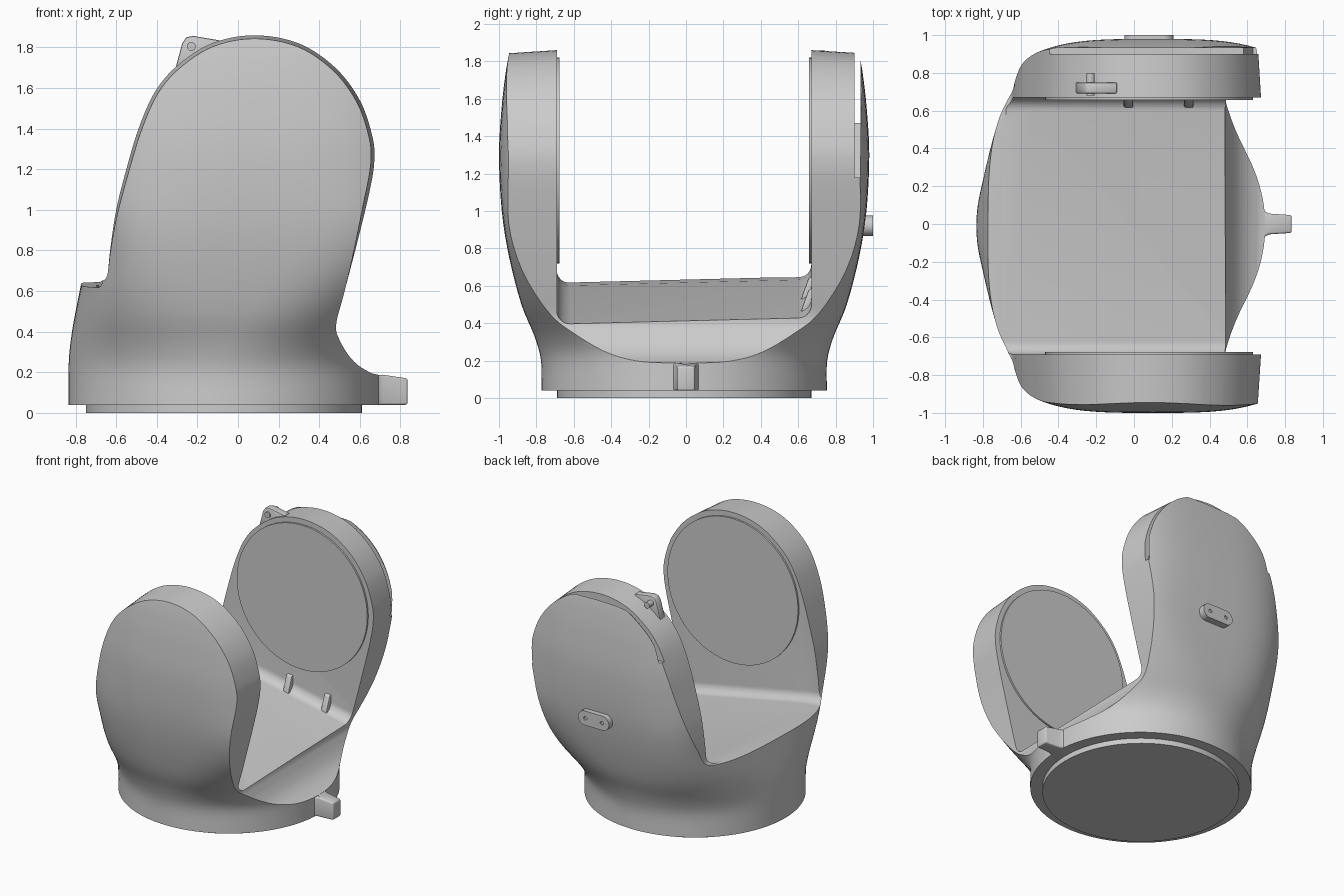
import bpy, bmesh, math
from mathutils import Vector

if "Cube" in bpy.data.objects:
    bpy.data.objects.remove(bpy.data.objects["Cube"], do_unlink=True)

CY = -0.01            # fork centre line in y
HX, HZ = 0.08, 1.27   # centre of the round arm heads

grey = bpy.data.materials.new("satin_grey")
grey.use_nodes = True
grey.diffuse_color = (0.6, 0.6, 0.6, 1)
grey.node_tree.nodes["Principled BSDF"].inputs["Base Color"].default_value = (0.6, 0.6, 0.6, 1)


def spline(pts, n=6):
    """Smooth Catmull-Rom curve through 2D points."""
    p = [Vector(q) for q in pts]
    p = [2 * p[0] - p[1]] + p + [2 * p[-1] - p[-2]]
    out = []
    for a, b, c, d in zip(p, p[1:], p[2:], p[3:]):
        for i in range(n):
            t = i / n
            out.append(0.5 * (2 * b + (c - a) * t + (2 * a - 5 * b + 4 * c - d) * t * t
                              + (3 * b - a - 3 * c + d) * t ** 3))
    return out + [p[-2]]


def loft(name, rings):
    """Closed solid bridged between equal rings of points."""
    bm = bmesh.new()
    vs = [[bm.verts.new(co) for co in r] for r in rings]
    for lo, hi in zip(vs, vs[1:]):
        for i in range(len(lo)):
            j = (i + 1) % len(lo)
            bm.faces.new((lo[i], lo[j], hi[j], hi[i]))
    bm.faces.new(vs[0][::-1])
    bm.faces.new(vs[-1])
    bmesh.ops.recalc_face_normals(bm, faces=bm.faces)
    me = bpy.data.meshes.new(name)
    bm.to_mesh(me)
    bm.free()
    ob = bpy.data.objects.new(name, me)
    bpy.context.collection.objects.link(ob)
    me.materials.append(grey)
    return ob


def prism_y(name, outline, y0, y1):
    return loft(name, [[(x, y, z) for x, z in outline] for y in (y0, y1)])


def circle(cx, cz, r, n=96):
    return [(cx + r * math.cos(2 * math.pi * i / n), cz + r * math.sin(2 * math.pi * i / n))
            for i in range(n)]


def activate(ob):
    bpy.ops.object.select_all(action='DESELECT')
    bpy.context.view_layer.objects.active = ob
    ob.select_set(True)


def boolean(ob, tool, op):
    mod = ob.modifiers.new("cut", 'BOOLEAN')
    mod.object, mod.operation, mod.solver = tool, op, 'EXACT'
    activate(ob)
    bpy.ops.object.modifier_apply(modifier=mod.name)
    bpy.data.objects.remove(tool, do_unlink=True)


def smooth(ob, angle=30):
    activate(ob)
    bpy.ops.object.shade_smooth_by_angle(angle=math.radians(angle))


def bevel(ob, width, segments=3):
    mod = ob.modifiers.new("soft_edges", 'BEVEL')
    mod.width, mod.segments = width, segments
    mod.limit_method = 'ANGLE'
    activate(ob)
    bpy.ops.object.modifier_apply(modifier=mod.name)


def ease(z, lo, hi):
    t = min(max((z - lo) / (hi - lo), 0), 1)
    return t * t * (3 - 2 * t)


# Fork body: round base swelling into a broad rounded block with domed sides
def section(z, b, n=128):
    t, k = ease(z, 0.2, 1.0), ease(z, 0.65, 1.25)
    cx, a = -0.07 + 0.18 * t - 0.01 * k, 0.765 + 0.07 * t + 0.115 * k
    e = 2 / (2 + 2.2 * t - 0.8 * k)
    ring = []
    for i in range(n):
        c, s = math.cos(2 * math.pi * i / n), math.sin(2 * math.pi * i / n)
        ring.append((cx + a * math.copysign(abs(c) ** e, c),
                     CY + b * math.copysign(abs(s) ** e, s), z))
    return ring


side = [(0.04, 0.763), (0.2, 0.765), (0.33, 0.8), (0.5, 0.87), (0.75, 0.935), (1.0, 0.975),
        (1.3, 0.99), (1.55, 0.976), (1.72, 0.957), (1.8, 0.944), (1.84, 0.936), (1.88, 0.927)]
body = loft("fork_body", [section(z, b) for z, b in spline(side, 4)])

# Arm outline seen from the front, drafted slightly towards the outside
arm = spline([(-0.68, 0.645), (-0.645, 0.675), (-0.63, 0.8), (-0.6, 1.0), (-0.55, 1.2), (-0.49, 1.4),
              (-0.41, 1.58), (-0.3, 1.71), (-0.13, 1.82), (0.08, 1.86), (0.3, 1.82),
              (0.48, 1.7), (0.6, 1.54), (0.66, 1.37), (0.672, 1.25), (0.65, 1.1),
              (0.59, 0.85), (0.52, 0.58), (0.483, 0.43), (0.505, 0.35), (0.56, 0.265),
              (0.63, 0.21), (0.71, 0.185), (0.95, 0.17)])
outline = [(-1, 0), (-1, 0.63)] + [tuple(p) for p in arm] + [(0.95, 0)]


def drafted(y, s):
    ring = []
    for x, z in outline:
        k = s * min(max((z - 0.65) / 0.4, 0), 1)
        ring.append((x + (HX - x) * k, y, z + (HZ - z) * k))
    return ring


boolean(body, loft("arm_outline", [drafted(-1.1, 0.045), drafted(-0.69, 0),
                                   drafted(0.67, 0), drafted(1.1, 0.045)]), 'INTERSECT')

# Channel between the arms: level at the back wall, then a sloping floor
R, W = 0.07, 0.68


def floor_z(x, y):
    return 0.633 - 0.2 * max(0, x + 0.62) + 0.025 * y


u = [(-W, 2.2)]
for sign in (-1, 1):
    for i in range(9):
        q = math.pi / 2 * (i if sign < 0 else 8 - i) / 8
        u.append((sign * (W - R + R * math.cos(q)), R - R * math.sin(q)))
u.append((W, 2.2))
boolean(body, loft("channel", [[(x, CY + y, h + floor_z(x, y)) for y, h in u]
                               for x in (-1.2, -0.7, -0.54, 1.2)]), 'DIFFERENCE')

# Open slit behind the head of the rear arm, leaving a thin outer shell
slit = [(-1, 1.47), (0.58, 1.47), (0.63, 1.18), (1, 1.18), (1, 2), (-1, 2)]
boolean(body, prism_y("slit", slit, 0.9, 0.932), 'DIFFERENCE')
smooth(body)

# Base disc
disc = circle(-0.07, CY, 0.68, 128)
smooth(loft("base_disc", [[(x, y, z) for x, y in disc] for z in (0, 0.06)]))

# Round bearing pads on the inner arm faces
for name, s in (("front_bearing_pad", -1), ("rear_bearing_pad", 1)):
    smooth(prism_y(name, circle(HX, HZ, 0.55), CY + s * 0.7, CY + s * 0.667))

# Pointer tab on the base rim
half = [(0.6, 0.13), (0.66, 0.095), (0.69, 0.068), (0.715, 0.055), (0.835, 0.047)]
tab_plan = half + [(x, -y) for x, y in half[::-1]]
tab = loft("pointer_tab", [[(x, y, z if x < 0.8 or z < 0.1 else z - 0.015) for x, y in tab_plan]
                           for z in (0.04, 0.185)])
bevel(tab, 0.01)
smooth(tab)

# Capsule cover plate with two screws on the rear face
cap = []
for i in range(32):
    q = 2 * math.pi * (i + 0.5) / 32
    cap.append((HX + 0.055 * math.cos(q) + math.copysign(0.075, math.cos(q)),
                0.92 + 0.055 * math.sin(q)))
plate = prism_y("rear_cover_plate", cap, 0.93, 1.0)
for s in (-1, 1):
    boolean(plate, prism_y("screw_hole", circle(HX + s * 0.07, 0.92, 0.014, 16), 0.99, 1.05),
            'DIFFERENCE')
smooth(plate)

# Latch bracket and knob on top of the rear arm
bracket = [(-0.31, 1.69), (-0.275, 1.82), (-0.255, 1.85), (-0.22, 1.857), (-0.09, 1.835), (-0.05, 1.7)]
latch = prism_y("latch_bracket", bracket, 0.69, 0.75)
bevel(latch, 0.008, 2)
smooth(latch)
smooth(prism_y("latch_knob", circle(-0.23, 1.805, 0.022, 24), 0.68, 0.8))

# Small support ribs under the rear pad
for i, x in enumerate((-0.03, 0.29)):
    rib = loft(f"support_rib_{i + 1}", [[(x + d, y, floor_z(x, y) + h) for y, h in
               ((0.69, -0.02), (0.69, 0.13), (0.655, 0.11), (0.625, 0.03), (0.61, -0.02))]
               for d in (-0.025, 0.025)])
    bevel(rib, 0.008, 2)
    smooth(rib)
